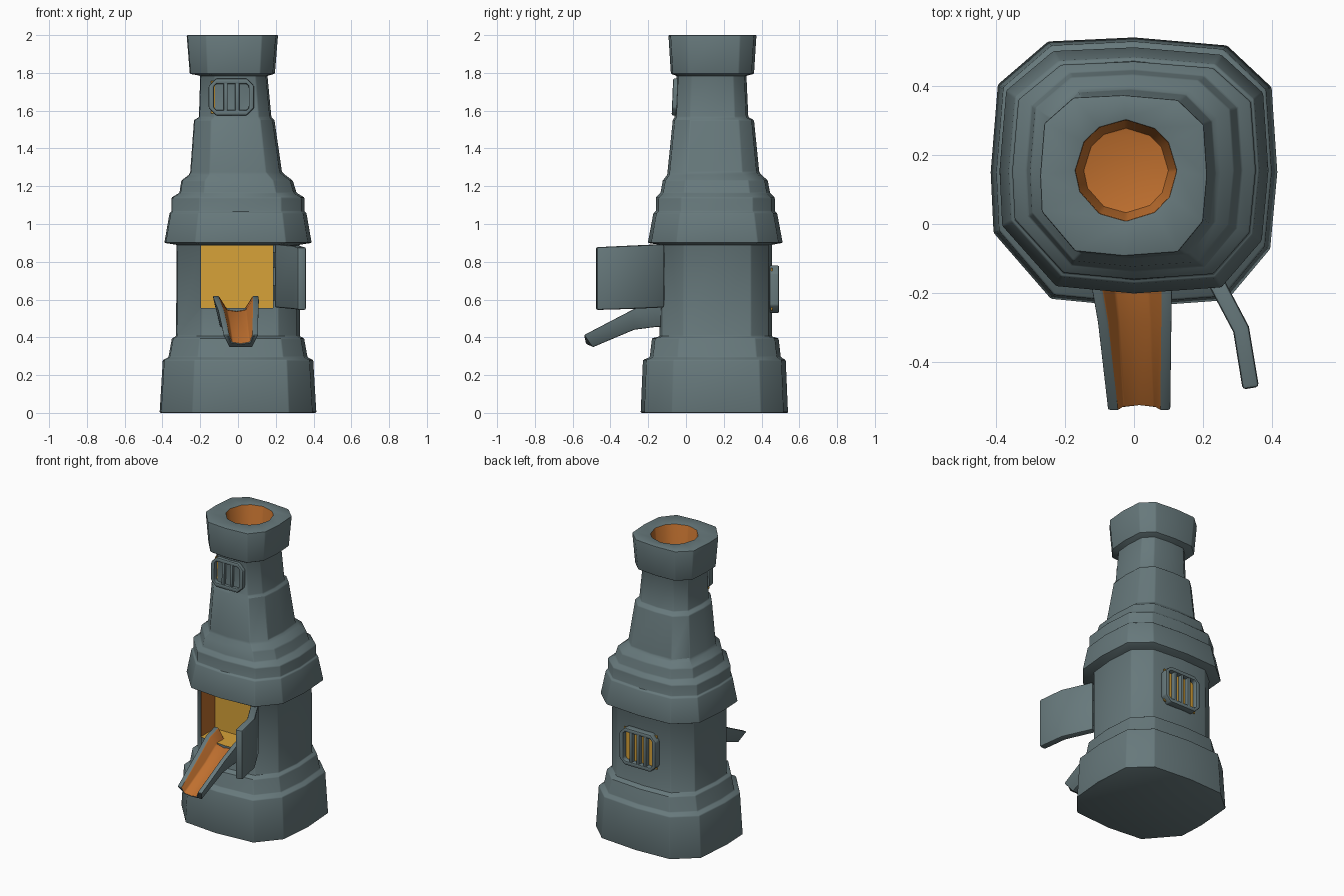
import bpy, bmesh, math
from mathutils import Vector

if "Cube" in bpy.data.objects:
    bpy.data.objects.remove(bpy.data.objects["Cube"])


def material(name, rgb):
    m = bpy.data.materials.new(name)
    m.diffuse_color = (*rgb, 1)
    m.use_nodes = True
    m.node_tree.nodes["Principled BSDF"].inputs["Base Color"].default_value = m.diffuse_color
    return m


METAL = material("grey_metal", (0.135, 0.19, 0.2))
ORANGE = material("hot_orange", (0.52, 0.16, 0.028))
GOLD = material("glowing_gold", (0.68, 0.36, 0.04))


def make(name, bm, bevel=0.0, segments=2, limit=32):
    """Turn a bmesh into a bevelled, smooth-shaded object."""
    bmesh.ops.recalc_face_normals(bm, faces=bm.faces)
    me = bpy.data.meshes.new(name)
    bm.to_mesh(me)
    bm.free()
    ob = bpy.data.objects.new(name, me)
    bpy.context.collection.objects.link(ob)
    for m in (METAL, ORANGE, GOLD):
        me.materials.append(m)
    bpy.ops.object.select_all(action='DESELECT')
    bpy.context.view_layer.objects.active = ob
    ob.select_set(True)
    if bevel:
        b = ob.modifiers.new("bevel", 'BEVEL')
        b.width, b.segments = bevel, segments
        b.limit_method, b.angle_limit = 'ANGLE', math.radians(limit)
        bpy.ops.object.modifier_apply(modifier="bevel")
    return ob


def smooth(ob, angle=30):
    bpy.ops.object.select_all(action='DESELECT')
    bpy.context.view_layer.objects.active = ob
    ob.select_set(True)
    bpy.ops.object.shade_smooth_by_angle(angle=math.radians(angle))


def loft(rings, caps=True, loop=False):
    """Skin closed rings of points; returns the bmesh and the faces per step."""
    bm = bmesh.new()
    vs = [[bm.verts.new(p) for p in r] for r in rings]
    n = len(vs[0])
    pairs = list(zip(vs, vs[1:])) + ([(vs[-1], vs[0])] if loop else [])
    steps = [[bm.faces.new((a[i], a[(i + 1) % n], b[(i + 1) % n], b[i]))
              for i in range(n)] for a, b in pairs]
    if caps and not loop:
        steps.append([bm.faces.new(vs[0][::-1]), bm.faces.new(vs[-1])])
    return bm, steps


def box(bm, lo, hi, mat=0):
    r = bmesh.ops.create_cube(bm, size=1)
    lo, hi = Vector(lo), Vector(hi)
    for v in r["verts"]:
        v.co = (lo + hi) / 2 + v.co * (hi - lo)
        for f in v.link_faces:
            f.material_index = mat


# Furnace body: an uneven twelve-sided section lofted up a stepped profile
SECTION = [(1, 0), (.96, .63), (.65, .94), (0, 1), (-.6, .97), (-.95, .65),
           (-1, 0), (-.98, -.45), (-.58, -.94), (0, -1), (.65, -.95), (.95, -.57)]
PROFILE = [  # z, centre x, centre y, half width x, half width y
    (0, 0, .15, .415, .39), (.28, 0, .15, .398, .378),
    (.295, 0, .155, .368, .347), (.395, 0, .155, .35, .335),
    (.405, 0, .157, .328, .297), (.89, 0, .157, .325, .297),
    (.90, 0, .155, .39, .357), (1.06, 0, .155, .362, .327),
    (1.065, 0, .155, .352, .315), (1.14, 0, .155, .352, .315),
    (1.165, 0, .155, .31, .29), (1.23, -.005, .155, .295, .278),
    (1.26, -.005, .15, .255, .25), (1.275, -.01, .145, .243, .243),
    (1.55, -.02, .145, .213, .215), (1.565, -.015, .135, .192, .195),
    (1.785, -.022, .135, .178, .185), (1.795, -.03, .14, .225, .22),
    (2.0, -.03, .14, .242, .233)]
rings = [[(cx + hx * u, cy + hy * v, z) for u, v in SECTION]
         for z, cx, cy, hx, hy in PROFILE]
for z, r in ((2.0, .146), (1.7, .124)):  # chimney well
    rings.append([(-.023 + r * math.cos(a), .155 + r * math.sin(a), z)
                  for a in (math.atan2(v, u) for u, v in SECTION)])
bm, steps = loft(rings)
for f in steps[-2] + [steps[-1][1]]:
    f.material_index = 1
body = make("furnace_body", bm, .018)

# Cut the fire opening; back, sill and lintel glow gold, the sides orange
X0, X1, YB, Z0, Z1 = -.195, .185, .03, .555, .885
bm = bmesh.new()
box(bm, (X0, -.4, Z0), (X1, YB, Z1))
cutter = make("opening_cutter", bm)
cutter.hide_render = True
boolean = body.modifiers.new("opening", 'BOOLEAN')
boolean.operation, boolean.solver, boolean.object = 'DIFFERENCE', 'EXACT', cutter
bpy.context.view_layer.objects.active = body
bpy.ops.object.modifier_apply(modifier="opening")
bpy.data.objects.remove(cutter)
for p in body.data.polygons:
    c = p.center
    if c.y < YB + .001 and X0 - .001 < c.x < X1 + .001 and Z0 - .001 < c.z < Z1 + .001:
        near = lambda a, b: abs(a - b) < .001
        if near(c.x, X0) or near(c.x, X1):
            p.material_index = 1
        elif near(c.y, YB) or near(c.z, Z0) or near(c.z, Z1):
            p.material_index = 2
smooth(body)


def grate(name, at, w, h, depth, slots, side, tilt=0):
    """Chamfered frame with upright bars in front of a glowing plate."""
    def octagon(a, b, c, y):
        return [(a, y, b - c), (a - c, y, b), (c - a, y, b), (-a, y, b - c),
                (-a, y, c - b), (c - a, y, -b), (a - c, y, -b), (a, y, c - b)]
    d, t = depth / 2, .028
    bm, _ = loft([octagon(w, h, .04, d), octagon(w, h, .04, -d),
                  octagon(w - t, h - t, .012, -d), octagon(w - t, h - t, .012, d)],
                 loop=True)
    pitch = 2 * (w - t) / slots
    for i in range(1, slots):
        x = -(w - t) + i * pitch
        box(bm, (x - .011, -d + .004, -h + .015), (x + .011, d, h - .015))
    ob = make(name, bm, .007)
    bm = bmesh.new()
    box(bm, (-w + .012, d - .016, -h + .012), (w - .012, d - .008, h - .012), 2)
    plate = make(name + "_glow", bm)
    for o in (ob, plate):
        o.location = at
        o.rotation_euler = (tilt, 0, 0 if side < 0 else math.pi)
    smooth(ob)


grate("chimney_grate", (-.035, -.05, 1.672), .12, .098, .044, 3, -1, -.04)
grate("rear_grate", (.02, .468, .655), .135, .125, .05, 4, 1)

# Open door: a bent slab swung out from the right of the opening
PATH = [(.215, -.125, .558, .893), (.31, -.305, .55, .885), (.338, -.475, .545, .877)]
rings = []
for i, (x, y, z0, z1) in enumerate(PATH):
    a, b = PATH[max(i - 1, 0)], PATH[min(i + 1, 2)]
    t = Vector((b[0] - a[0], b[1] - a[1])).normalized() * .024
    rings.append([(x - t.y, y + t.x, z0), (x + t.y, y - t.x, z0),
                  (x + t.y, y - t.x, z1), (x - t.y, y + t.x, z1)])
bm, _ = loft(rings)
smooth(make("open_door", bm, .01, 2, 40))

# Hinges joining the door to the body
bm = bmesh.new()
for z in (.635, .81):
    bmesh.ops.create_cone(bm, cap_ends=True, segments=10, radius1=.02, radius2=.02, depth=.08)
    bmesh.ops.translate(bm, verts=bm.verts[-20:], vec=(.205, -.125, z))
smooth(make("door_hinges", bm))

# Pouring chute: a U-shaped trough with an orange bed
rings = []
for y, cx, bot, floor, top, ho, hb, hi, lean in (
        (-.06, -.012, .455, .548, .62, .122, .085, .07, 0),
        (-.16, -.008, .455, .535, .60, .12, .085, .07, 0),
        (-.285, .002, .44, .475, .545, .108, .075, .068, .01),
        (-.54, .015, .347, .368, .412, .092, .06, .066, .045)):
    rings.append([(cx - ho, y, top), (cx - hb, y + lean, bot), (cx + hb, y + lean, bot),
                  (cx + ho, y, top), (cx + ho - .032, y, top),
                  (cx + hi - .02, y + lean * .2, floor + .008), (cx, y + lean * .3, floor),
                  (cx - hi + .02, y + lean * .2, floor + .008), (cx - ho + .032, y, top)])
bm, steps = loft(rings)
for step in steps[:-1]:
    for i in (4, 5, 6, 7):
        step[i].material_index = 1
smooth(make("pouring_chute", bm, .006, 2, 40))
